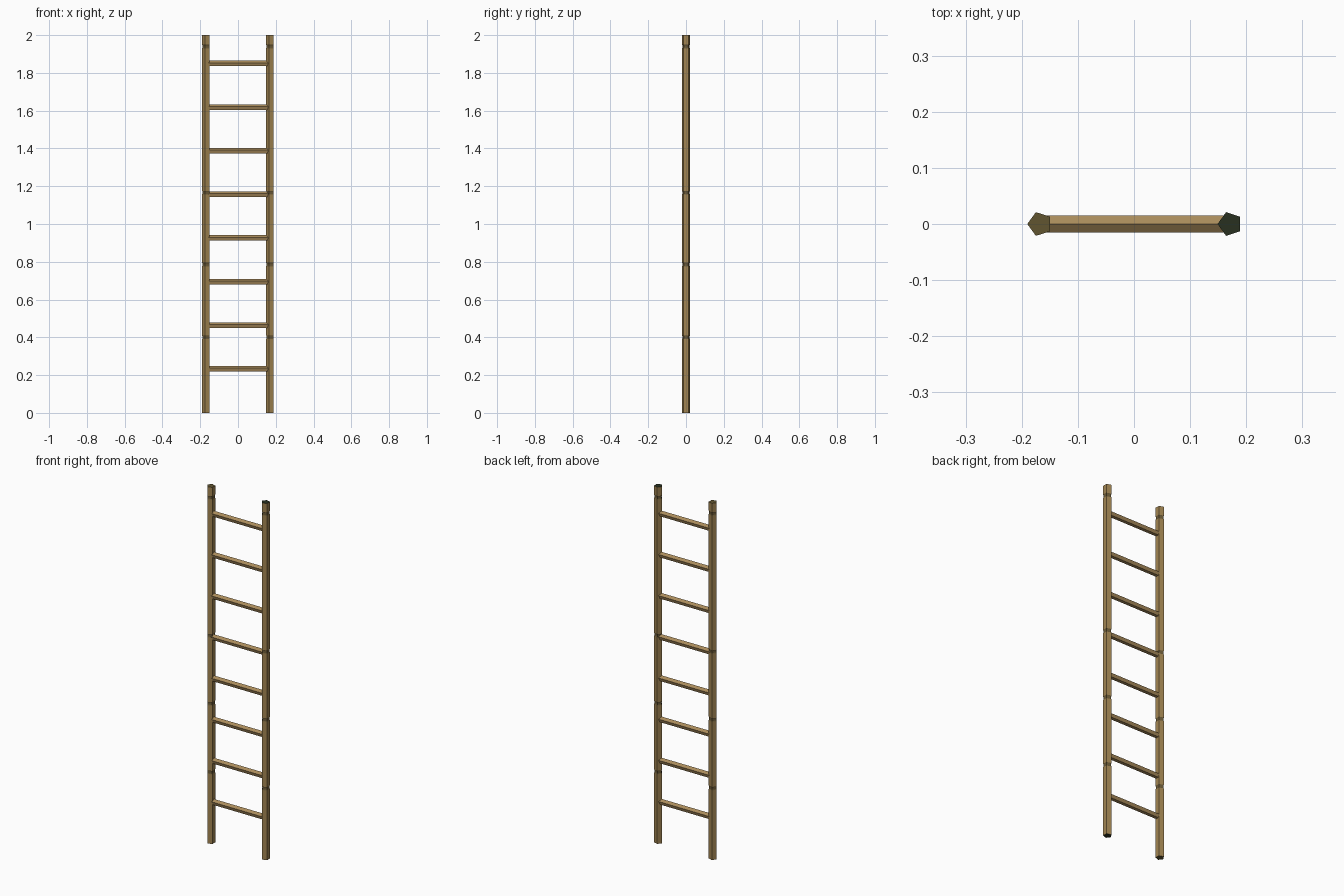
import bpy, bmesh, math
from mathutils import Vector

if "Cube" in bpy.data.objects:
    bpy.data.objects.remove(bpy.data.objects["Cube"])


def material(name, rgb):
    m = bpy.data.materials.new(name)
    m.diffuse_color = (*rgb, 1)
    m.use_nodes = True
    m.node_tree.nodes["Principled BSDF"].inputs["Base Color"].default_value = m.diffuse_color
    return m


RAIL = material("bamboo", (0.36, 0.235, 0.085))
RUNG = material("rung wood", (0.40, 0.26, 0.105))
BAND = material("dark node", (0.15, 0.105, 0.04))
CAP_L = material("olive end", (0.12, 0.09, 0.03))
CAP_R = material("dark green end", (0.022, 0.03, 0.014))


def tube(name, stations, place, mats):
    """Five-sided tube: stations are (distance, radius, side material)."""
    bm = bmesh.new()
    rings = []
    for d, r, _ in stations:
        rings.append([bm.verts.new(place(d, r * math.cos(math.tau * i / 5),
                                         r * math.sin(math.tau * i / 5))) for i in range(5)])
    for (a, b), st in zip(zip(rings, rings[1:]), stations):
        for i in range(5):
            f = bm.faces.new((a[i], a[(i + 1) % 5], b[(i + 1) % 5], b[i]))
            f.material_index = st[2]
    for ring in (rings[0], rings[-1]):
        bm.faces.new(ring).material_index = len(mats) - 1
    bmesh.ops.recalc_face_normals(bm, faces=bm.faces)
    me = bpy.data.meshes.new(name)
    bm.to_mesh(me)
    bm.free()
    for m in mats:
        me.materials.append(m)
    ob = bpy.data.objects.new(name, me)
    bpy.context.collection.objects.link(ob)


# upright poles with shallow dark grooves at the bamboo nodes
R = 0.0222
stations = [(0, R, 0)]
for z in (0.40, 0.785, 1.166, 1.94):
    stations += [(z - 0.01, R, 1), (z - 0.006, R - 0.002, 1),
                 (z + 0.006, R - 0.002, 1), (z + 0.01, R, 0)]
stations.append((2, R, 0))
for name, x, cap in (("left_rail", -0.168, CAP_L), ("right_rail", 0.171, CAP_R)):
    tube(name, stations, lambda d, u, v, x=x: Vector((x - u, v, d)), (RAIL, BAND, cap))

# rungs, ridge upwards
for k in range(8):
    z = 0.232 + k * 0.2309
    tube(f"rung_{k + 1}", [(-0.16, 0.016, 0), (0.16, 0.016, 0)],
         lambda d, u, v, z=z: Vector((d, v, z + u)), (RUNG,))
